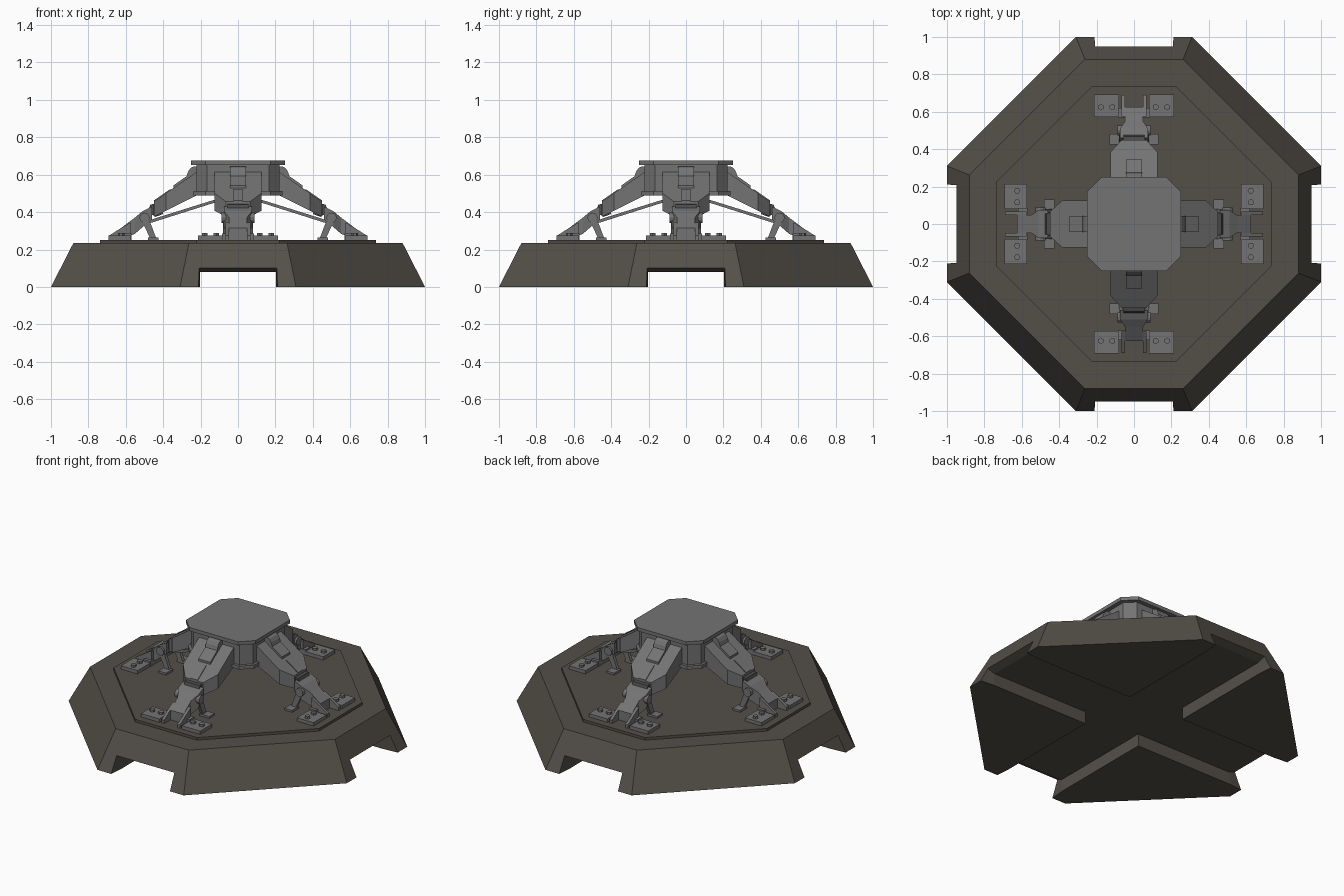
import bpy, bmesh, math
from mathutils import Matrix

if "Cube" in bpy.data.objects:
    bpy.data.objects.remove(bpy.data.objects["Cube"])


def material(name, rgb):
    m = bpy.data.materials.new(name)
    m.diffuse_color = (*rgb, 1)
    m.use_nodes = True
    m.node_tree.nodes["Principled BSDF"].inputs["Base Color"].default_value = m.diffuse_color
    return m


STONE = material("dark brown base", (0.088, 0.079, 0.066))
GREY = material("mid grey metal", (0.175, 0.175, 0.175))
DARK = material("dark grey metal", (0.07, 0.07, 0.07))


def loft(name, rings, mat, rot=0.0):
    """Closed solid through rings of equal point count, turned about z."""
    bm = bmesh.new()
    vs = [[bm.verts.new(p) for p in ring] for ring in rings]
    n = len(vs[0])
    for a, b in zip(vs, vs[1:]):
        for i in range(n):
            bm.faces.new((a[i], a[(i + 1) % n], b[(i + 1) % n], b[i]))
    bm.faces.new(vs[0])
    bm.faces.new(vs[-1])
    bmesh.ops.recalc_face_normals(bm, faces=bm.faces)
    bm.transform(Matrix.Rotation(rot, 4, 'Z'))
    me = bpy.data.meshes.new(name)
    bm.to_mesh(me)
    bm.free()
    me.materials.append(mat)
    ob = bpy.data.objects.new(name, me)
    bpy.context.collection.objects.link(ob)
    return ob


def octagon(half, corner, z):
    h, c = half, corner
    return [(c, -h, z), (h, -c, z), (h, c, z), (c, h, z),
            (-c, h, z), (-h, c, z), (-h, -c, z), (-c, -h, z)]


def side(name, pts, y0, y1, mat, rot):
    """Extrude a side profile (radius, height) across the leg."""
    return loft(name, [[(r, y, z) for r, z in pts] for y in (y0, y1)], mat, rot)


def box(name, r0, r1, y0, y1, z0, z1, mat, rot):
    return side(name, [(r0, z0), (r1, z0), (r1, z1), (r0, z1)], y0, y1, mat, rot)


def disc(r, z, rad, n):
    return [(r + rad * math.cos(2 * math.pi * i / n),
             z + rad * math.sin(2 * math.pi * i / n)) for i in range(n)]


# Base with two crossing channels underneath, flared at the openings
base = loft("base", [octagon(1, 0.31, 0), octagon(0.88, 0.262, 0.235)], STONE)
for k in range(2):
    rings = [[(-w, y, -0.05), (w, y, -0.05), (w, y, h), (-w, y, h)]
             for y, w, h in ((-1.1, 0.22, 0.163), (-0.9, 0.203, 0.08),
                             (0.9, 0.203, 0.08), (1.1, 0.22, 0.163))]
    cutter = loft("channel_cutter", rings, STONE, k * math.pi / 2)
    cutter.hide_render = True
    mod = base.modifiers.new("channel", 'BOOLEAN')
    mod.operation = 'DIFFERENCE'
    mod.solver = 'EXACT'
    mod.object = cutter
    bpy.context.view_layer.objects.active = base
    bpy.ops.object.modifier_apply(modifier=mod.name)
    bpy.data.objects.remove(cutter)

loft("deck_plate", [octagon(0.738, 0.222, 0.23), octagon(0.738, 0.222, 0.252)], STONE)

# Central hub: lower flange, column, cap
loft("hub_flange", [octagon(0.238, 0.175, 0.49), octagon(0.238, 0.175, 0.512)], GREY)
loft("hub_column", [octagon(0.222, 0.165, 0.51), octagon(0.222, 0.165, 0.655)], GREY)
loft("hub_cap", [octagon(0.25, 0.175, 0.652), octagon(0.25, 0.175, 0.675)], GREY)


def arm_top(r):
    return 0.615 - 0.69 * (r - 0.22)


def arm_bottom(r):
    return 0.49 - 0.5 * (r - 0.22)


def leg(k):
    a = k * math.pi / 2
    n = "leg_%d_" % (k + 1)
    # Upper arm, tapering in plan towards the knee
    plan = [(0.2, -0.125), (0.385, -0.125), (0.45, -0.065),
            (0.45, 0.065), (0.385, 0.125), (0.2, 0.125)]
    loft(n + "upper_arm", [[(r, y, f(r)) for r, y in plan]
                           for f in (arm_bottom, arm_top)], GREY, a)
    # Rounded shoulder housing and raised strip on the arm
    side(n + "shoulder", [(0.2, 0.56), (0.2, 0.645), (0.235, 0.645), (0.255, 0.635),
                          (0.268, 0.615), (0.275, 0.592), (0.345, 0.543),
                          (0.345, 0.5)], -0.043, 0.043, GREY, a)
    side(n + "arm_strip", [(0.36, arm_top(0.36) - 0.01), (0.36, arm_top(0.36) + 0.006),
                           (0.45, arm_top(0.45) + 0.006), (0.45, arm_top(0.45) - 0.01)],
         -0.024, 0.024, GREY, a)
    # Dark knee joint
    side(n + "knee", [(0.40, 0.39), (0.43, 0.45), (0.468, 0.44), (0.485, 0.40),
                      (0.44, 0.375)], -0.055, 0.055, DARK, a)
    # Lower leg: wide knuckle narrowing to a bar
    top = [(0.46, 0.075, 0.43), (0.51, 0.075, 0.405), (0.55, 0.048, 0.372), (0.625, 0.048, 0.315)]
    low = [0.36, 0.32, 0.285, 0.25]
    loft(n + "lower_leg", [[(r, -w, b), (r, w, b), (r, w, t), (r, -w, t)]
                           for (r, w, t), b in zip(top, low)], GREY, a)
    side(n + "pivot_pin", disc(0.5, 0.37, 0.027, 12), -0.088, 0.088, GREY, a)
    box(n + "foot_bridge", 0.57, 0.62, -0.085, 0.085, 0.25, 0.285, GREY, a)
    # Thin brace rod back to the hub
    side(n + "brace_rod", [(0.12, 0.468), (0.12, 0.452), (0.49, 0.335), (0.49, 0.352)],
         -0.02, 0.02, GREY, a)
    for s in (-1, 1):
        # Bolted foot with a gusset beside the leg
        box(n + "foot_plate", 0.572, 0.692, s * 0.08, s * 0.213, 0.25, 0.274, GREY, a)
        side(n + "foot_gusset", [(0.575, 0.25), (0.69, 0.25), (0.69, 0.274), (0.63, 0.312),
                                 (0.575, 0.345)], s * 0.048, s * 0.066, GREY, a)
        for y in (0.115, 0.178):
            ring = [(x, yy) for x, yy in disc(0.625, s * y, 0.017, 6)]
            loft(n + "foot_bolt", [[(x, yy, z) for x, yy in ring]
                                   for z in (0.27, 0.288)], GREY, a)
        # Inner strut and its small foot
        side(n + "inner_strut", [(0.475, 0.36), (0.512, 0.35), (0.468, 0.255),
                                 (0.435, 0.255)], s * 0.058, s * 0.08, GREY, a)
        box(n + "inner_foot", 0.425, 0.48, s * 0.058, s * 0.13, 0.25, 0.265, GREY, a)


for k in range(4):
    leg(k)
